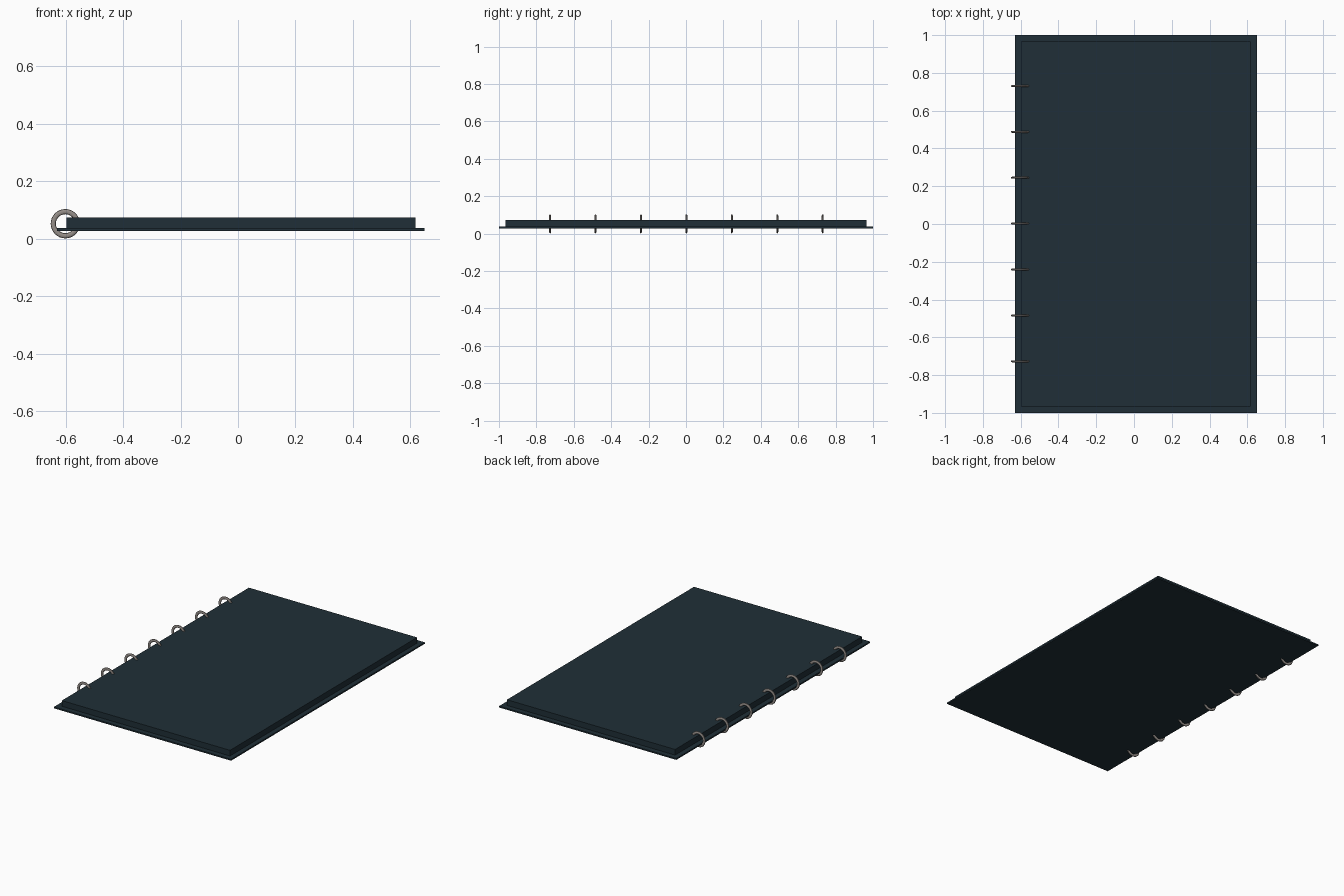
import bpy
from math import pi

if "Cube" in bpy.data.objects:
    bpy.data.objects.remove(bpy.data.objects["Cube"])


def material(name, rgb):
    m = bpy.data.materials.new(name)
    m.diffuse_color = (*rgb, 1)
    m.use_nodes = True
    m.node_tree.nodes["Principled BSDF"].inputs["Base Color"].default_value = m.diffuse_color
    return m


def box(name, x0, x1, y0, y1, z0, z1, mat):
    bpy.ops.mesh.primitive_cube_add(size=1, location=((x0 + x1) / 2, (y0 + y1) / 2, (z0 + z1) / 2))
    ob = bpy.context.object
    ob.name = name
    ob.scale = (x1 - x0, y1 - y0, z1 - z0)
    bpy.ops.object.transform_apply(location=False, rotation=False, scale=True)
    ob.data.materials.append(mat)
    return ob


cover_mat = material("dark_cover", (0.014, 0.028, 0.038))
ring_mat = material("ring_metal", (0.30, 0.27, 0.25))

# Thin back cover, overhanging the page block
box("back_cover", -0.63, 0.65, -1, 1, 0.028, 0.037, cover_mat)

# Page block
box("page_block", -0.597, 0.618, -0.965, 0.965, 0.037, 0.074, cover_mat)

# Flattened binding rings along the spine
for i in range(-3, 4):
    bpy.ops.mesh.primitive_torus_add(major_radius=0.042, minor_radius=0.009,
                                     major_segments=32, minor_segments=12,
                                     location=(-0.601, i * 0.243 + 0.002, 0.0525),
                                     rotation=(pi / 2, 0, 0))
    ring = bpy.context.object
    ring.name = f"binding_ring_{i + 4}"
    ring.scale = (1, 1, 0.6)
    bpy.ops.object.transform_apply(location=False, rotation=True, scale=True)
    ring.data.materials.append(ring_mat)
    bpy.ops.object.shade_smooth_by_angle()
